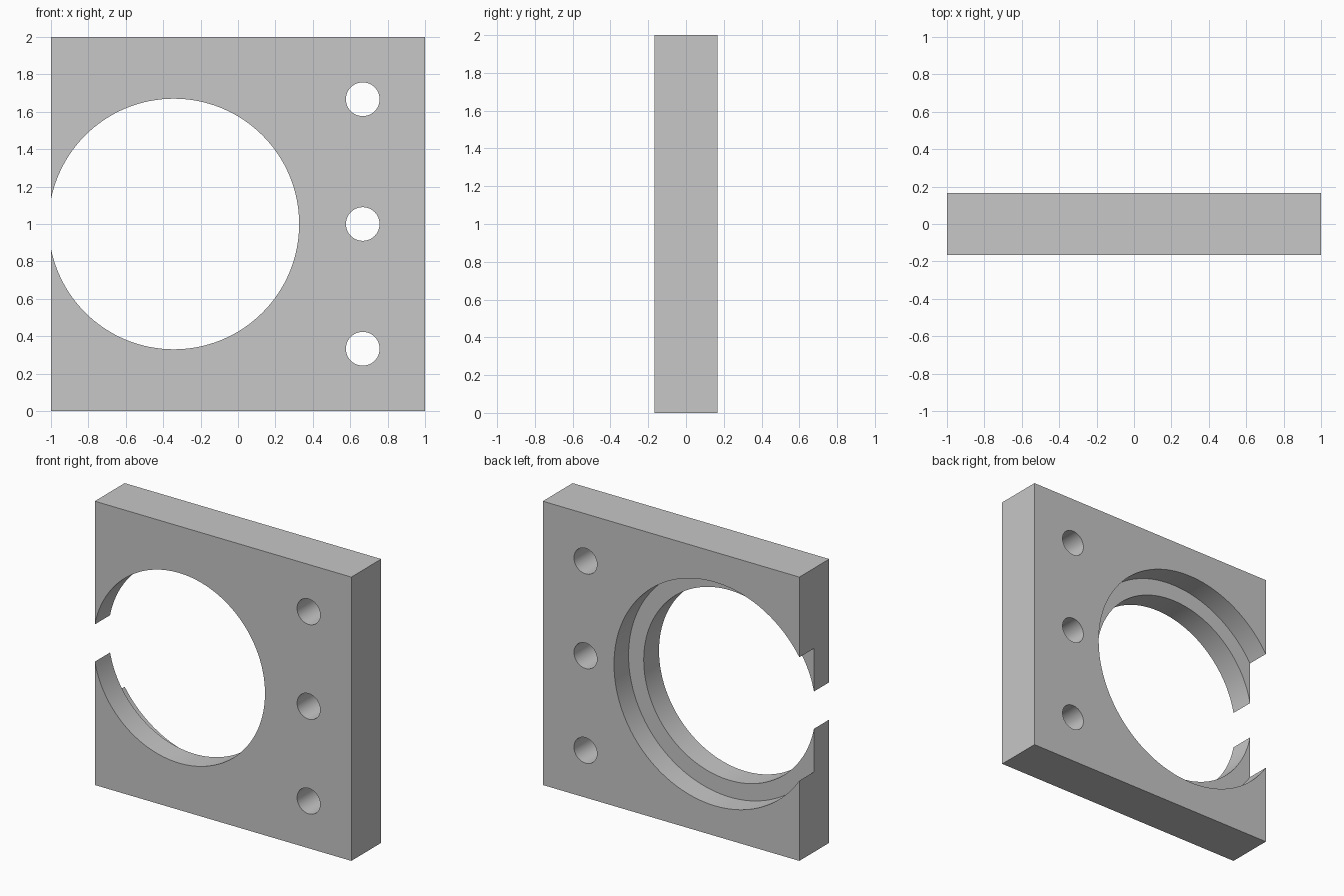
import bpy
import math

cube = bpy.data.objects.get("Cube")
if cube:
    bpy.data.objects.remove(cube, do_unlink=True)

THICK = 0.333
BORE_X = -0.343

grey = bpy.data.materials.new("light_grey")
grey.use_nodes = True
colour = (0.57, 0.57, 0.57, 1)
grey.diffuse_color = colour
grey.node_tree.nodes["Principled BSDF"].inputs["Base Color"].default_value = colour

# Square plate
bpy.ops.mesh.primitive_cube_add(size=1, location=(0, 0, 1))
plate = bpy.context.object
plate.name = "bearing_plate"
plate.scale = (2, THICK, 2)
bpy.ops.object.transform_apply(location=False, rotation=False, scale=True)
plate.data.materials.append(grey)


def cut_round(name, x, z, radius, y_front, y_back, sides):
    """Cut a round hole along y between two depths."""
    bpy.ops.mesh.primitive_cylinder_add(
        vertices=sides, radius=radius, depth=y_back - y_front,
        location=(x, (y_front + y_back) / 2, z),
        rotation=(math.pi / 2, 0, 0))
    cutter = bpy.context.object
    cutter.name = name + "_cutter"
    cutter.hide_render = True
    cutter.data.materials.append(grey)
    mod = plate.modifiers.new(name, "BOOLEAN")
    mod.operation = "DIFFERENCE"
    mod.solver = "EXACT"
    mod.object = cutter
    bpy.context.view_layer.objects.active = plate
    bpy.ops.object.modifier_apply(modifier=mod.name)
    bpy.data.objects.remove(cutter, do_unlink=True)


# Main bore, open at the plate's right edge, with a wider recess at the back
cut_round("main_bore", BORE_X, 1, 0.67, -0.5, 0.5, 128)
cut_round("back_recess", BORE_X, 1, 0.788, 0.004, 0.5, 128)

# Column of three bolt holes
for i in range(3):
    cut_round("bolt_hole", 0.667, 1 + (i - 1) * 0.667, 0.09, -0.5, 0.5, 48)

# Smooth bores, sharp rims
bpy.ops.object.select_all(action="DESELECT")
plate.select_set(True)
bpy.context.view_layer.objects.active = plate
bpy.ops.object.shade_smooth_by_angle(angle=math.radians(30))
